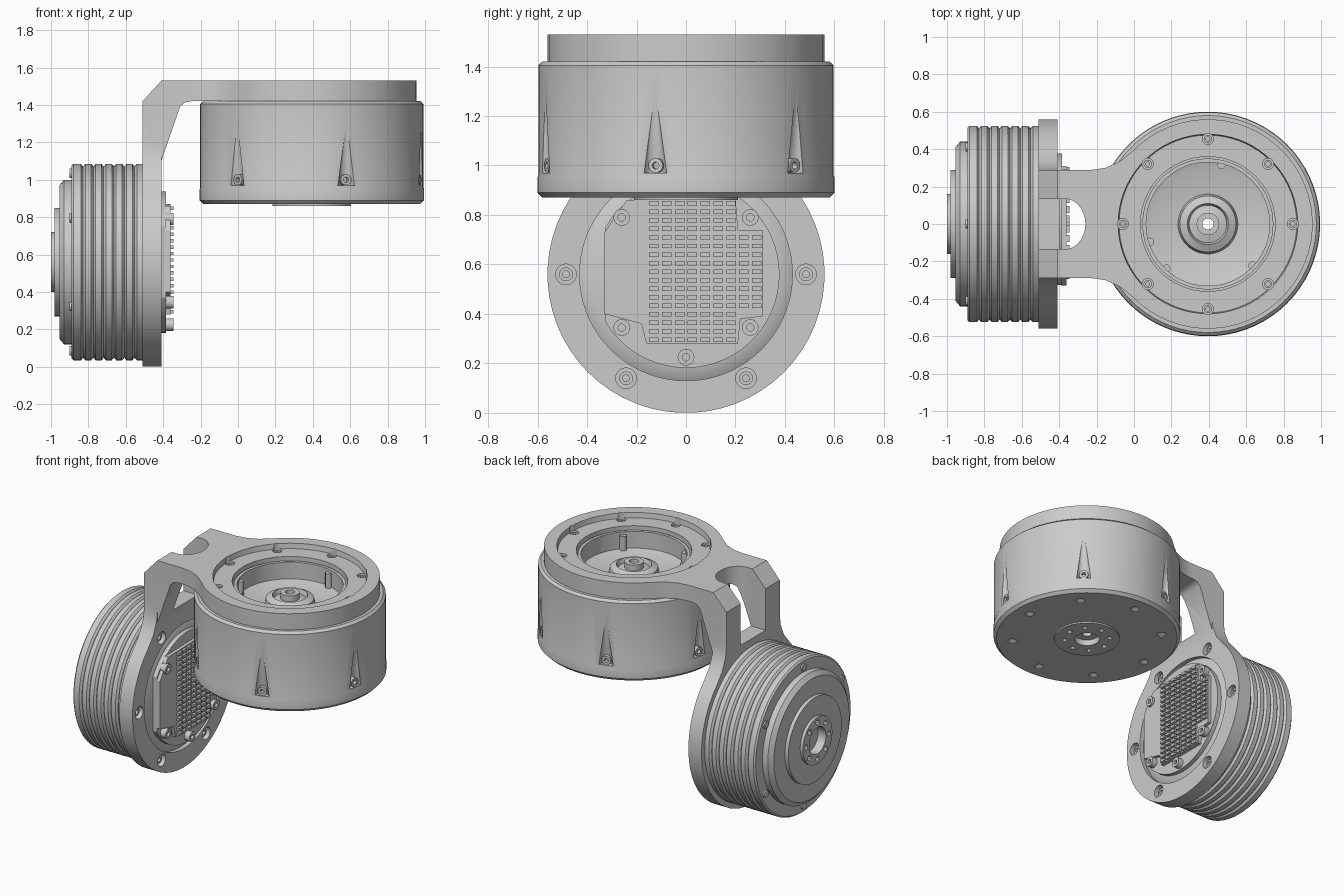
import bpy, bmesh, math
from mathutils import Matrix

if "Cube" in bpy.data.objects:
    bpy.data.objects.remove(bpy.data.objects["Cube"])

CX, CZ = 0.395, 0.56          # axis of the big motor (x), axis of the small motor (z)


def place(axis, a, b, h):
    return {'X': (h, a, b), 'Y': (a, h, b), 'Z': (a, b, h)}[axis]


def finish(name, bm):
    bmesh.ops.remove_doubles(bm, verts=bm.verts, dist=1e-5)
    bmesh.ops.recalc_face_normals(bm, faces=bm.faces)
    me = bpy.data.meshes.new(name)
    bm.to_mesh(me)
    bm.free()
    ob = bpy.data.objects.new(name, me)
    bpy.context.collection.objects.link(ob)
    smooth(ob)
    return ob


def smooth(ob):
    ob.data.shade_smooth()
    ob.data.set_sharp_from_angle(angle=math.radians(32))


def lathe(name, prof, axis, c, seg=72):
    """Revolve (radius, height) points; a profile off the axis is closed into a loop."""
    bm = bmesh.new()
    rings = [[bm.verts.new(place(axis, c[0] + r * math.cos(2 * math.pi * i / seg),
                                 c[1] + r * math.sin(2 * math.pi * i / seg), h))
              for i in range(seg)] for r, h in prof]
    pairs = list(zip(rings, rings[1:]))
    if prof[0][0] > 0:
        pairs.append((rings[-1], rings[0]))
    for p, q in pairs:
        for i in range(seg):
            j = (i + 1) % seg
            bm.faces.new((p[i], p[j], q[j], q[i]))
    return finish(name, bm)


def prism(name, pts, axis, lo, hi):
    bm = bmesh.new()
    f = bm.faces.new([bm.verts.new(place(axis, a, b, lo)) for a, b in pts])
    new = bmesh.ops.extrude_face_region(bm, geom=[f])['geom']
    bmesh.ops.translate(bm, vec=place(axis, 0, 0, hi - lo),
                        verts=[v for v in new if isinstance(v, bmesh.types.BMVert)])
    return finish(name, bm)


def polar(c, r, deg):
    t = math.radians(deg)
    return (c[0] + r * math.cos(t), c[1] + r * math.sin(t))


def cyl(name, c, r, axis, lo, hi, seg=16):
    return prism(name, [polar(c, r, 360 * i / seg) for i in range(seg)], axis, lo, hi)


def join(name, obs):
    bm = bmesh.new()
    for o in obs:
        bm.from_mesh(o.data)
        bpy.data.objects.remove(o)
    me = bpy.data.meshes.new(name)
    bm.to_mesh(me)
    bm.free()
    ob = bpy.data.objects.new(name, me)
    bpy.context.collection.objects.link(ob)
    smooth(ob)
    return ob


def boolean(ob, tools, op='DIFFERENCE'):
    tool = join("cutter", tools)
    tool.hide_render = True
    m = ob.modifiers.new("bool", 'BOOLEAN')
    m.operation, m.solver, m.object = op, 'EXACT', tool
    bpy.context.view_layer.objects.active = ob
    bpy.ops.object.modifier_apply(modifier=m.name)
    bpy.data.objects.remove(tool)
    smooth(ob)


big, small = (CX, 0), (0, CZ)

# Big motor housing, with tapered side notches and bottom screw holes
motor = lathe("big_motor", [
    (.03, .90), (.08, .90), (.08, .86), (.21, .86), (.21, .87), (.58, .87), (.6, .89),
    (.6, .95), (.597, .96), (.597, 1.405), (.58, 1.42), (.345, 1.42), (.345, 1.36),
    (.30, 1.345), (.16, 1.33), (.15, 1.38), (.11, 1.40), (.10, 1.37), (.06, 1.38),
    (.06, 1.42), (.03, 1.42)], 'Z', big)
side = [-12 + 60 * i for i in range(6)]
cuts = [lathe("notch", [(0, .97), (.048, .97), (0, 1.33)], 'Z', polar(big, .605, a), 16) for a in side]
cuts += [lathe("hole", [(0, .85), (.03, .85), (.03, .875), (0, .90)], 'Z', polar(big, .48, 45 * i), 12)
         for i in range(8)]
cuts += [cyl("hole", polar(big, .145, 45 * i), .018, 'Z', .84, .88, 10) for i in range(8)]
boolean(motor, cuts)

# Screws in the side notches
screws = []
for a in side:
    s = lathe("s", [(.014, .575), (.014, .592), (.03, .592), (.03, .54), (.014, .54)], 'X', (0, 1.0), 14)
    s.data.transform(Matrix.Translation((CX, 0, 0)) @ Matrix.Rotation(math.radians(a), 4, 'Z'))
    screws.append(s)
join("side_screws", screws)

# Inner rim with clips in the top opening
lathe("inner_rim", [(.33, 1.35), (.35, 1.35), (.35, 1.47), (.33, 1.47)], 'Z', big)
join("rim_clips", [cyl("c", polar(big, .325, a), .022, 'Z', 1.35, 1.45, 12)
                   for a in (77, 197, 317, 227)])


# Bracket plates: a disc that flows into an arm
def arm_outline(length):
    half = [(length, .29), (.62, .29), (.55, .30), (.47, .335)]
    arc = [polar((0, 0), .56, a) for a in range(45, 316, 6)]
    return half + arc + [(d, -w) for d, w in reversed(half)]


bracket = prism("bracket", [(CX - d, w) for d, w in arm_outline(.795)], 'Z', 1.42, 1.53)
boolean(bracket, [prism("elbow", [
    (-.51, 1.1), (-.51, 1.42), (-.41, 1.53), (-.25, 1.53), (-.25, 1.42), (-.285, 1.413),
    (-.31, 1.39), (-.41, 1.1)], 'Y', -.29, .29)], 'UNION')
boolean(bracket, [prism("upright", [(w, CZ + d) for d, w in arm_outline(.84)], 'X', -.51, -.41)], 'UNION')
gap = [(-.7, .135), (-.37, .135)] + [(-.37 + .11 * math.sin(t), .135 * math.cos(t))
      for t in [math.pi * i / 14 for i in range(1, 14)]] + [(-.37, -.135), (-.7, -.135)]
boolean(bracket, [prism("gap", gap, 'Z', 1.135, 1.7)])
boolean(bracket, [lathe("opening", [(0, 1.3), (.36, 1.3), (.36, 1.495), (.475, 1.495), (.49, 1.6), (0, 1.6)],
                        'Z', big),
                  lathe("opening", [(0, -.6), (.43, -.6), (.43, -.3), (0, -.3)], 'X', small)])
boolean(bracket, [cyl("bore", polar(big, .455, 45 * i), .03, 'Z', 1.45, 1.7) for i in range(8)]
        + [cyl("bore", polar(small, .485, 60 * i), .042, 'X', -.45, -.3) for i in range(6)])


# Bracket screws sitting in the bores
def screw(c, r, axis, lo, hi):
    return lathe("s", [(r * .5, lo), (r, lo), (r, hi), (r * .5, hi)], axis, c, 14)


join("top_screws", [screw(polar(big, .455, 45 * i), .022, 'Z', 1.44, 1.485) for i in range(8)])
join("upright_screws", [screw(polar(small, .485, 60 * i), .028, 'X', -.46, -.43) for i in range(6)])

# Small motor with shallow cooling grooves
prof = [(0, -.94), (.09, -.94), (.09, -1), (.16, -1), (.16, -.98), (.29, -.98), (.29, -.955),
        (.41, -.955), (.44, -.93), (.44, -.89), (.515, -.89), (.525, -.88)]
for i in range(6):
    x = -.828 + i * .055
    prof += [(.525, x - .012), (.511, x), (.525, x + .012)]
prof += [(.525, -.51), (.43, -.51), (.43, -.44), (.385, -.415), (0, -.415)]
motor2 = lathe("small_motor", prof, 'X', small)
boolean(motor2, [cyl("hole", polar(small, .125, 45 * i), .018, 'X', -1.1, -.97, 10) for i in range(8)])
join("cap_screws", [cyl("s", polar(small, .475, 30 + 60 * i), .025, 'X', -.90, -.88, 12) for i in range(6)])

# Controller base: disc with one flat side
base = [polar(small, .378, a) for a in range(-150, 151, 6)]
prism("controller_base", base, 'X', -.43, -.385)
prism("controller_cover", [(-.33, .40), (-.33, .73), (-.24, .86), (.2, .87), (.21, .74), (.31, .74),
                           (.31, .39), (.22, .38), (.21, .28), (-.16, .28), (-.18, .36)], 'X', -.39, -.362)
join("controller_posts", [lathe("p", [(.015, -.39), (.034, -.39), (.034, -.346), (.015, -.346)], 'X', c, 14)
                          for c in [(-.26, .79), (.26, .79), (-.26, .345), (.26, .345), (0, .225)]])

# Grid of raised fins on the controller
fins = []
for col in range(9):
    for row in range(17):
        y, z = -.13 + col * .052, .295 + row * .0345
        if y > .2 and not .4 < z < .73:
            continue
        fins.append(prism("f", [(y - .019, z - .009), (y + .019, z - .009),
                                (y + .019, z + .009), (y - .019, z + .009)], 'X', -.365, -.345))
join("controller_fins", fins)
